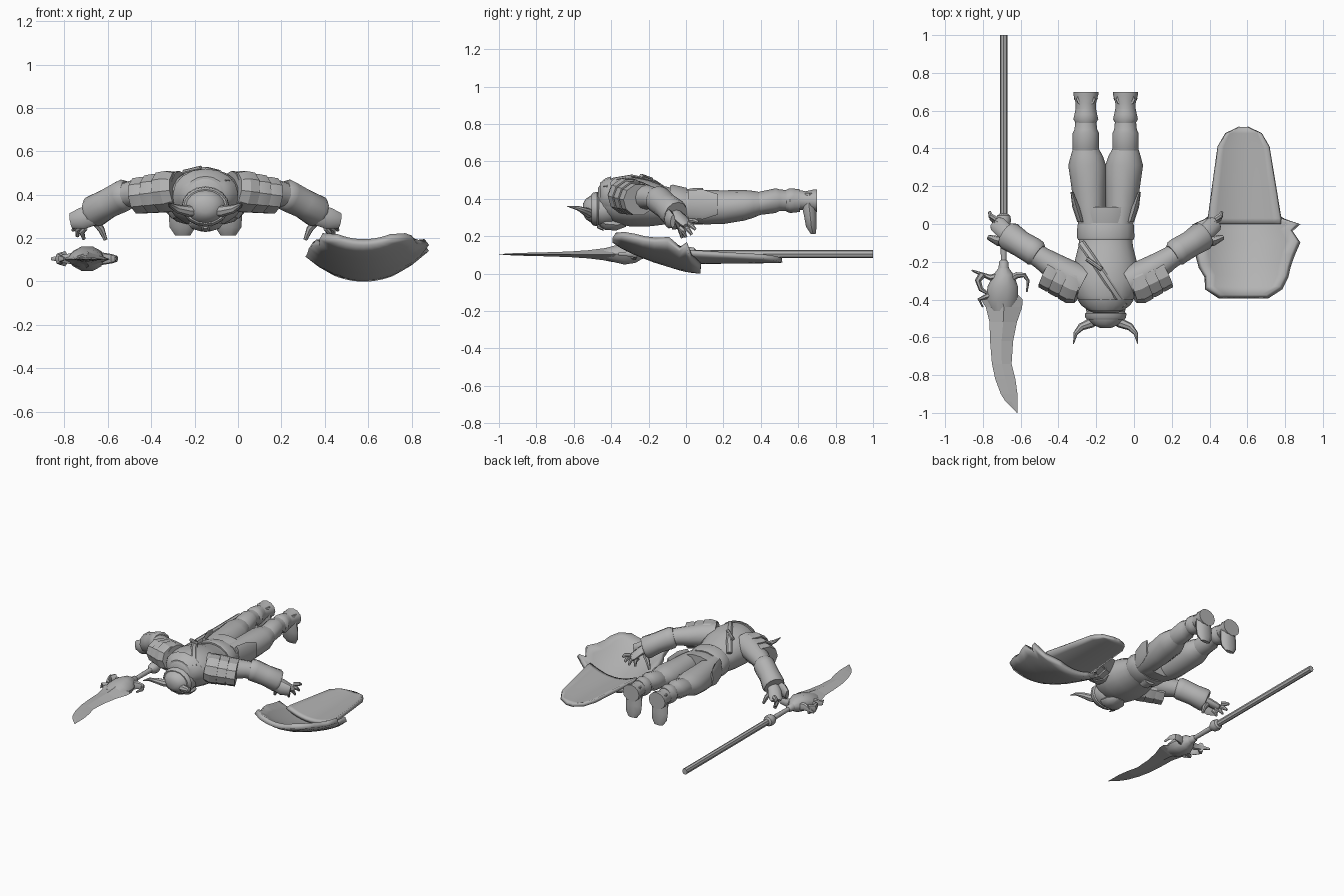
import bpy, bmesh, math
from mathutils import Vector

CX = -0.15  # centre line of the figure
grey = bpy.data.materials.new("plain grey")
grey.diffuse_color = (0.45, 0.45, 0.45, 1)


def finish(name, bm, smooth=40):
    me = bpy.data.meshes.new(name)
    bm.to_mesh(me)
    bm.free()
    me.materials.append(grey)
    ob = bpy.data.objects.new(name, me)
    bpy.context.collection.objects.link(ob)
    bpy.ops.object.select_all(action='DESELECT')
    ob.select_set(True)
    bpy.context.view_layer.objects.active = ob
    if smooth:
        bpy.ops.object.shade_smooth_by_angle(angle=math.radians(smooth))
    return ob


def loft(name, rings, n=12, axis=None, up=(0, 0, 1), side=1, smooth=40):
    """Skin elliptical rings (x, y, z, half width, half height)."""
    bm = bmesh.new()
    pts = [Vector(r[:3]) for r in rings]
    loops = []
    for i, r in enumerate(rings):
        t = Vector(axis) if axis else pts[min(i + 1, len(pts) - 1)] - pts[max(i - 1, 0)]
        w = t.cross(Vector(up)).normalized()
        h = w.cross(t).normalized()
        ring = []
        for k in range(n):
            a = 2 * math.pi * k / n
            p = pts[i] + w * r[3] * math.cos(a) + h * r[4] * math.sin(a)
            ring.append(bm.verts.new((CX + side * p.x, p.y, p.z)))
        loops.append(ring)
    for a, b in zip(loops, loops[1:]):
        for k in range(n):
            bm.faces.new((a[k], a[(k + 1) % n], b[(k + 1) % n], b[k]))
    bm.faces.new(loops[0])
    bm.faces.new(loops[-1])
    bmesh.ops.recalc_face_normals(bm, faces=bm.faces)
    return finish(name, bm, smooth)


Y = (0, 1, 0)

# Torso, belt, skirt and back strap
loft("torso", [(0, -.47, .39, .07, .07), (0, -.44, .40, .11, .10), (0, -.38, .39, .16, .125),
               (0, -.30, .385, .18, .135), (0, -.20, .375, .165, .125), (0, -.12, .365, .145, .105),
               (0, -.04, .36, .135, .09), (0, .06, .36, .15, .095)], 18, Y)
loft("belt", [(0, -.085, .365, .146, .107), (0, -.07, .365, .152, .112),
              (0, -.01, .36, .15, .103), (0, .005, .36, .145, .10)], 18, Y)
loft("skirt", [(0, 0, .36, .142, .092), (0, .05, .36, .155, .10), (0, .09, .36, .165, .10)], 18, Y)
loft("buckle", [(0, -.075, .25, .04, .015), (0, -.02, .255, .04, .015)], 8, Y)
loft("collar", [(0, -.46, .41, .09, .075), (0, -.43, .41, .13, .10), (0, -.40, .405, .15, .115)], 16, Y)
loft("back_strap", [(-.13, -.10, .44, .02, .012), (-.08, -.17, .492, .02, .01), (0, -.29, .52, .02, .01),
                    (.06, -.38, .505, .02, .01), (.10, -.43, .46, .02, .01)], 6)
loft("back_pin", [(-.10, -.185, .503, .012, .012), (-.02, -.24, .522, .012, .012)], 8)

# Head looking down, with beard and helmet rim
loft("head", [(0, -.55, .345, .03, .03), (0, -.535, .345, .065, .055), (0, -.50, .345, .095, .078),
              (0, -.45, .34, .105, .088), (0, -.40, .34, .10, .085), (0, -.36, .36, .08, .07)], 16, Y)
loft("helmet_rim", [(0, -.505, .345, .10, .08), (0, -.495, .345, .108, .088),
                    (0, -.475, .345, .11, .092), (0, -.465, .345, .10, .085)], 16, Y)
loft("beard", [(0, -.46, .275, .05, .025), (0, -.43, .265, .08, .035), (0, -.37, .26, .075, .03),
               (0, -.32, .265, .03, .015)], 10, Y)
loft("nose", [(0, -.475, .255, .012, .012), (0, -.44, .245, .022, .018)], 8, Y)

for s, tag in ((-1, "left"), (1, "right")):
    def part(name, rings, n=12, **kw):
        loft(tag + "_" + name, rings, n, side=s, **kw)

    part("horn", [(.03, -.49, .33, .03, .03), (.08, -.525, .325, .026, .026),
                  (.13, -.545, .335, .02, .02), (.16, -.58, .35, .012, .012),
                  (.17, -.635, .36, .002, .002)], 8)

    # Legs: thigh, tasset, shin, boot cuff, ankle and foot
    part("thigh", [(.075, 0, .36, .07, .085), (.085, .10, .355, .085, .092), (.09, .20, .355, .092, .09),
                   (.098, .31, .365, .10, .082), (.10, .36, .37, .085, .072), (.105, .40, .375, .068, .06)], axis=Y)
    part("tasset", [(.13, .01, .37, .02, .075), (.155, .09, .37, .022, .08),
                    (.178, .17, .37, .008, .055)], 8, axis=Y)
    part("boot_shaft", [(.105, .37, .37, .066, .058), (.105, .39, .375, .07, .062), (.105, .48, .39, .07, .066),
                        (.105, .50, .392, .06, .058), (.105, .54, .39, .056, .056)], axis=Y)
    part("boot_cuff", [(.105, .53, .39, .052, .055), (.105, .555, .39, .066, .066),
                       (.105, .58, .39, .06, .064), (.105, .61, .39, .054, .06)], axis=Y)
    part("heel", [(.105, .59, .395, .054, .054), (.105, .64, .39, .054, .05),
                  (.105, .685, .39, .066, .06), (.105, .70, .39, .066, .06)], axis=Y)
    part("foot", [(.105, .66, .43, .05, .035), (.105, .658, .36, .058, .04), (.105, .665, .30, .064, .034),
                  (.105, .67, .25, .06, .03), (.105, .68, .212, .035, .014)], 10, axis=(0, 0, -1), up=Y)

    # Arms, layered shoulder plates and flared bracers
    part("upper_arm", [(.12, -.31, .42, .09, .09), (.20, -.27, .42, .082, .08), (.28, -.22, .41, .07, .068),
                       (.34, -.18, .405, .06, .06), (.40, -.14, .39, .058, .058)])
    for i in range(3):
        u = .13 + i * .055
        r = .108 - i * .006
        part(f"shoulder_plate_{i + 1}", [(u, -.335 + i * .025, .42 - i * .008, r * .85, r * .8),
                                         (u + .035, -.32 + i * .025, .415 - i * .008, r, r * .92),
                                         (u + .075, -.30 + i * .025, .41 - i * .008, r * .98, r * .9)], 10, smooth=25)
    part("bracer", [(.355, -.165, .405, .06, .062), (.37, -.155, .40, .072, .074), (.39, -.14, .39, .072, .074),
                    (.45, -.105, .36, .07, .07), (.51, -.065, .325, .078, .076), (.525, -.055, .318, .07, .068)])
    part("bracer_fin", [(.50, -.10, .31, .022, .045), (.57, -.09, .29, .026, .05),
                        (.62, -.07, .28, .014, .035)], 8)

    # Hand with spread fingers
    part("palm", [(.50, -.07, .33, .035, .03), (.54, -.035, .30, .045, .024),
                  (.575, 0, .265, .045, .02), (.585, .01, .255, .035, .016)], 10)
    tips = [(.615, .065, .275), (.61, .05, .235), (.59, .03, .208), (.56, 0, .195)]
    for i, (x, y, z) in enumerate(tips):
        bx, by, bz = .58 - i * .008, .025 - i * .018, .283 - i * .012
        part(f"finger_{i + 1}", [(bx, by, bz, .015, .015),
                                 ((bx + x) / 2 + .012, (by + y) / 2, (bz + z) / 2 + .005, .014, .014),
                                 (x, y, z, .008, .008)], 7)
    part("thumb", [(.52, -.05, .29, .02, .02), (.48, -.03, .24, .016, .016), (.46, -.02, .192, .009, .009)], 7)

# Polearm, measured from its own centre line
PX = -.69 - CX
loft("pole", [(PX, y, .105, .02, .022) for y in (.03, 1)], 8, Y, smooth=0)
loft("pole_collar", [(PX, y, .105, r, r) for y, r in
                     ((-.03, .016), (-.005, .034), (.02, .04), (.045, .034), (.055, .02))], 10, Y)
loft("pole_neck", [(PX, y, .105, r, r) for y, r in
                   ((0, .018), (-.19, .015), (-.20, .024), (-.255, .03), (-.26, .02))], 10, Y)
loft("blade_socket", [(PX + x, y, .105, w, h) for x, y, w, h in
                      ((0, -.23, .025, .025), (0, -.27, .055, .05), (-.005, -.33, .08, .06),
                       (-.01, -.40, .085, .042), (-.01, -.46, .05, .022))], 10, Y)
blade = [(-.36, -.74, -.63, .04), (-.40, -.81, -.59, .04), (-.44, -.785, -.592, .032), (-.52, -.765, -.62, .022),
         (-.62, -.762, -.64, .015), (-.74, -.752, -.648, .011), (-.82, -.735, -.628, .009),
         (-.90, -.705, -.617, .007), (-.94, -.68, -.617, .005), (-1, -.62, -.616, .001)]
loft("blade", [((a + b) / 2 - CX, y, .103, (b - a) / 2, h) for y, a, b, h in blade], 4, Y, smooth=0)
# Curled claws on the guard
claws = {"left_claw": ((-.70, -.27), (-.76, -.285), (-.81, -.265), (-.86, -.245)),
         "left_ring": ((-.80, -.265), (-.825, -.30), (-.81, -.345), (-.77, -.37), (-.72, -.36)),
         "right_claw": ((-.67, -.30), (-.62, -.27), (-.58, -.27), (-.56, -.30), (-.567, -.36)),
         "lower_claw": ((-.70, -.36), (-.77, -.38), (-.82, -.40), (-.80, -.44))}
for name, path in claws.items():
    loft(name, [(x - CX, y, .105, .022 * (1 - .8 * i / (len(path) - 1)), .036 * (1 - .8 * i / (len(path) - 1)))
                for i, (x, y) in enumerate(path)], 7)


# Shield: two curved shells, given as rows of (y, left x, right x, centre height)
def shell(name, rows, curve, thick, cols=10):
    bm = bmesh.new()
    grid = []
    for y, a, b, z in rows:
        xs = [a + (b - a) * c / cols for c in range(cols + 1)]
        grid.append([bm.verts.new((x, y, z + curve * (x - .58) ** 2)) for x in xs])
    for r0, r1 in zip(grid, grid[1:]):
        for c in range(cols):
            bm.faces.new((r0[c], r0[c + 1], r1[c + 1], r1[c]))
    ob = finish(name, bm, 30)
    mod = ob.modifiers.new("thickness", 'SOLIDIFY')
    mod.thickness = thick
    mod.offset = -1


shell("shield_upper", [(-.375, .46, .70, .195), (-.33, .39, .77, .165), (-.27, .39, .80, .135),
                       (-.22, .36, .81, .115), (-.16, .345, .83, .092), (-.09, .34, .86, .07),
                       (-.03, .335, .82, .052), (.005, .33, .86, .043), (.03, .39, .78, .039),
                       (.08, .46, .70, .034)], 1.6, .035)
shell("shield_lower", [(.0, .40, .77, .075), (.03, .40, .77, .075), (.22, .425, .74, .078), (.41, .45, .71, .08),
                       (.48, .49, .67, .082), (.512, .56, .60, .083)], 1.4, .025)
